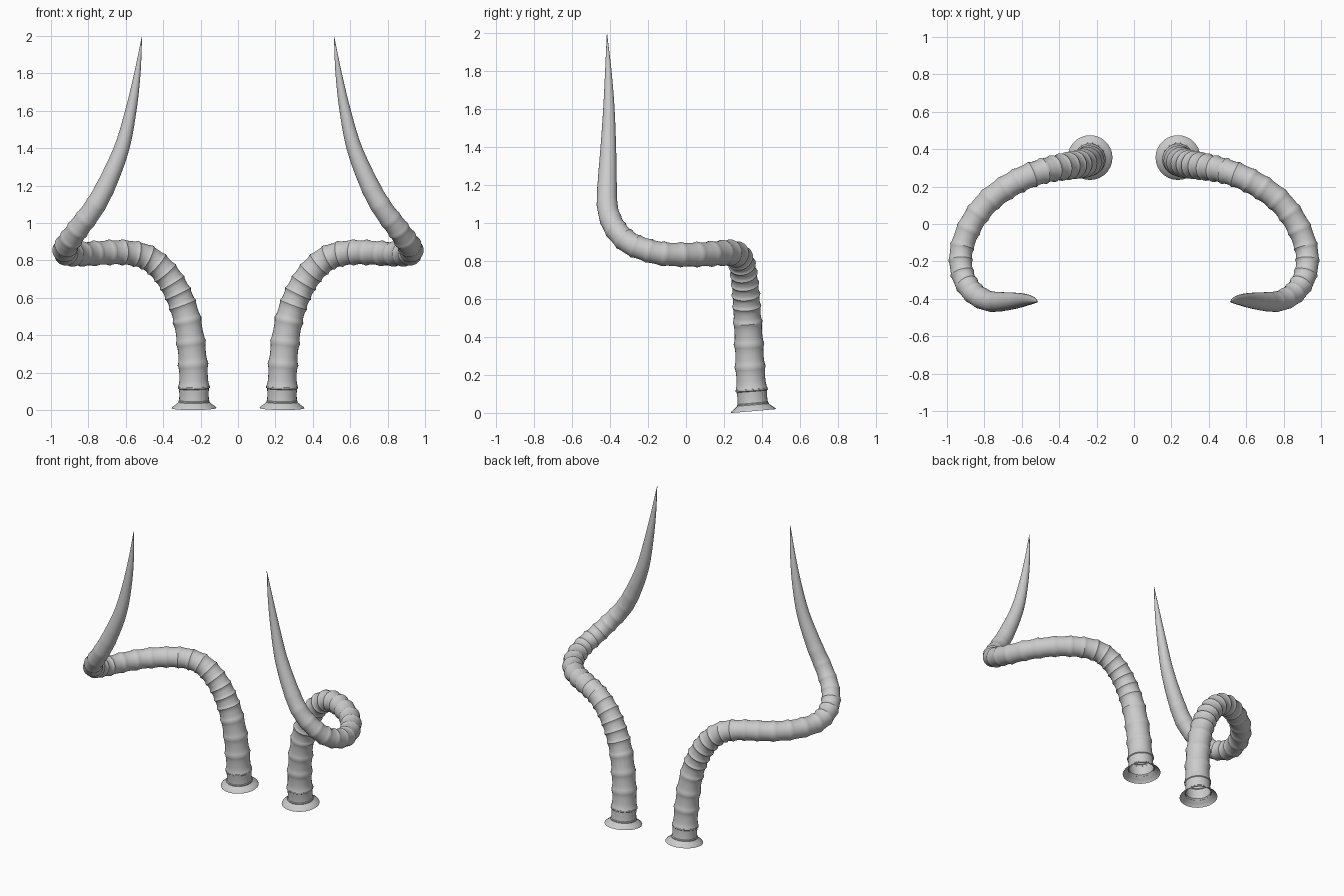
import bpy, bmesh, math
from mathutils import Vector

if "Cube" in bpy.data.objects:
    bpy.data.objects.remove(bpy.data.objects["Cube"])

# Centre line of the right-hand horn: x, y, z, radius
PATH = [
    (.235, .355, .010, .079), (.236, .345, .130, .079), (.241, .337, .250, .077),
    (.256, .330, .390, .075), (.283, .322, .520, .073), (.330, .314, .640, .071),
    (.395, .303, .740, .069), (.480, .285, .812, .067), (.580, .250, .840, .066),
    (.690, .190, .842, .065), (.790, .110, .836, .064), (.870, .000, .833, .063),
    (.918, -.120, .838, .062), (.926, -.215, .860, .061), (.903, -.305, .900, .060),
    (.850, -.375, .975, .058), (.775, -.412, 1.075, .055), (.705, -.415, 1.200, .051),
    (.622, -.409, 1.400, .041), (.573, -.406, 1.600, .030), (.538, -.409, 1.800, .017),
    (.514, -.416, 1.995, .001)]
SIDES = 28

# Smooth the path with a Catmull-Rom spline and measure its length
pts = [Vector(p) for p in PATH]
pts = [2 * pts[0] - pts[1]] + pts + [2 * pts[-1] - pts[-2]]
fine = []
for a, b, c, d in zip(pts, pts[1:], pts[2:], pts[3:]):
    for k in range(12):
        t = k / 12
        fine.append(.5 * (2 * b + (c - a) * t + (2 * a - 5 * b + 4 * c - d) * t * t
                          + (3 * b - a - 3 * c + d) * t ** 3))
fine.append(pts[-2])
dist = [0.0]
for p, q in zip(fine, fine[1:]):
    dist.append(dist[-1] + (q.xyz - p.xyz).length)
LENGTH = dist[-1]


def at(s):
    """Position, tangent and radius at distance s along the horn."""
    i = 0
    while i < len(dist) - 2 and dist[i + 1] < s:
        i += 1
    p = fine[i].lerp(fine[i + 1], (s - dist[i]) / (dist[i + 1] - dist[i]))
    lo, hi = fine[max(i - 1, 0)], fine[min(i + 2, len(fine) - 1)]
    return p.xyz, (hi.xyz - lo.xyz).normalized(), p.w


def sweep(name, stations, close_end=False):
    """Tube through (distance, radius) stations, mirrored to the other side."""
    bm = bmesh.new()
    side = Vector((1, 0, 0))
    rings = []
    for s, r in stations:
        p, t, _ = at(s)
        side = (side - t * side.dot(t)).normalized()
        up = t.cross(side)
        rings.append([bm.verts.new(p + r * (side * math.cos(a) + up * math.sin(a)))
                      for a in (math.tau * k / SIDES for k in range(SIDES))])
    for lo, hi in zip(rings, rings[1:]):
        for k in range(SIDES):
            n = (k + 1) % SIDES
            bm.faces.new((lo[k], lo[n], hi[n], hi[k]))
    if close_end:
        bm.faces.new(rings[-1])
    mesh = bpy.data.meshes.new(name)
    bm.to_mesh(mesh)
    bm.free()
    ob = bpy.data.objects.new(name, mesh)
    bpy.context.collection.objects.link(ob)
    bpy.ops.object.select_all(action='DESELECT')
    ob.select_set(True)
    bpy.context.view_layer.objects.active = ob
    bpy.ops.object.shade_smooth_by_angle(angle=math.radians(40))
    ob.modifiers.new("mirror", 'MIRROR').use_mirror_merge = False
    return ob


# Ridge positions: wide at the base, tight in the bend, wide again after it
ridges = [.115]
for gap, count in ((.12, 3), (.085, 1), (.065, 6), (.08, 2), (.1, 4), (.075, 5), (.1, 3)):
    for _ in range(count):
        ridges.append(ridges[-1] + gap)

# Ridged horn body, each segment slightly waisted between its ridges
body = []
last = len(ridges) - 2
for i, (a, b) in enumerate(zip(ridges, ridges[1:])):
    fade = min(1, (last + 1 - i) / 5)
    for k in range(8):
        u = k / 8
        s = a + (b - a) * u
        swell = .10 * abs(2 * u - 1) ** 3 - .03
        body.append((s, at(s)[2] * (1 + swell * fade)))
# Smooth pointed tip
for k in range(31):
    s = ridges[-1] + (LENGTH - ridges[-1]) * k / 30
    body.append((s, at(s)[2]))
sweep("ridged_horn", body, close_end=True)

# Plain collar with a small lip at each end
sweep("base_collar", [(.028, .080), (.032, .084), (.038, .084), (.042, .080), (.075, .078),
                      (.104, .080), (.108, .085), (.116, .085), (.120, .078)])

# Flared open skirt at the foot
sweep("base_skirt", [(0, .120), (.006, .117), (.018, .100), (.030, .086), (.036, .080)])
